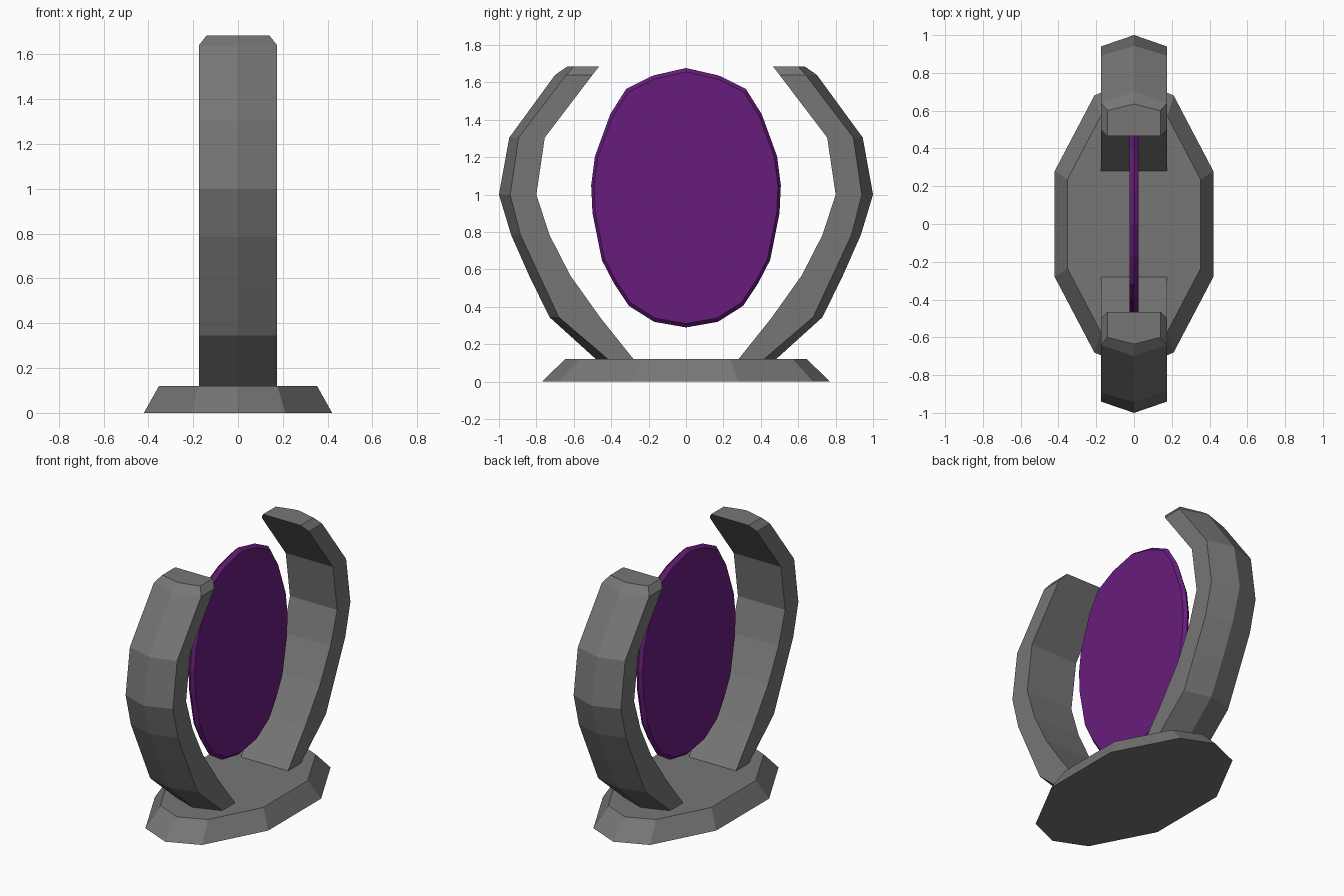
import bpy

if "Cube" in bpy.data.objects:
    bpy.data.objects.remove(bpy.data.objects["Cube"])


def make_material(name, color):
    mat = bpy.data.materials.new(name)
    mat.diffuse_color = color
    mat.use_nodes = True
    mat.node_tree.nodes["Principled BSDF"].inputs["Base Color"].default_value = mat.diffuse_color
    return mat


def make_object(name, verts, faces, mat):
    mesh = bpy.data.meshes.new(name)
    mesh.from_pydata(verts, [], faces)
    mesh.update()
    mesh.materials.append(mat)
    obj = bpy.data.objects.new(name, mesh)
    bpy.context.collection.objects.link(obj)
    bpy.context.view_layer.objects.active = obj
    bpy.ops.object.select_all(action='DESELECT')
    obj.select_set(True)
    bpy.ops.object.mode_set(mode='EDIT')
    bpy.ops.mesh.select_all(action='SELECT')
    bpy.ops.mesh.normals_make_consistent(inside=False)
    bpy.ops.object.mode_set(mode='OBJECT')
    return obj


def loft(name, rings, mat):
    """Join equal-sized closed rings into a capped solid."""
    n = len(rings[0])
    verts = [p for ring in rings for p in ring]
    faces = [(r * n + i, r * n + (i + 1) % n,
              (r + 1) * n + (i + 1) % n, (r + 1) * n + i)
             for r in range(len(rings) - 1) for i in range(n)]
    faces.append(tuple(range(n)))
    faces.append(tuple(range(len(verts) - n, len(verts))))
    return make_object(name, verts, faces, mat)


stone = make_material("dark_grey", (0.18, 0.18, 0.18, 1))
purple = make_material("purple", (0.137, 0.012, 0.202, 1))

# Tapered ten-sided base
half = [(0, -0.77), (0.21, -0.68), (0.42, -0.28), (0.42, 0.28), (0.21, 0.68)]
outline = half + [(-x, -y) for x, y in half]
loft("base", [[(x * s, y * s, z) for x, y in outline]
              for z, s in ((0, 1), (0.12, 0.84))], stone)

# Two curved arms with a ridged outer side: z, half width, inner, edge, ridge
sections = [
    (0.11, 0.175, 0.272, 0.405, 0.47),
    (0.345, 0.175, 0.46, 0.68, 0.73),
    (0.57, 0.175, 0.62, 0.785, 0.84),
    (0.785, 0.175, 0.73, 0.885, 0.935),
    (1.0, 0.175, 0.80, 0.94, 1.0),
    (1.305, 0.175, 0.755, 0.895, 0.945),
    (1.64, 0.175, 0.50, 0.64, 0.70),
    (1.685, 0.14, 0.465, 0.60, 0.635),
]
for name, s in (("front_arm", -1), ("back_arm", 1)):
    loft(name, [[(-w, s * a, z), (w, s * a, z), (w, s * b, z),
                 (0, s * c, z), (-w, s * b, z)]
                for z, w, a, b, c in sections], stone)

# Thin faceted oval panel with a bevelled rim
right = [(0.175, 1.637), (0.32, 1.565), (0.405, 1.43), (0.487, 1.205),
         (0.507, 1.05), (0.50, 0.90), (0.45, 0.65), (0.385, 0.525),
         (0.305, 0.405), (0.17, 0.32)]
oval = [(0, 1.677)] + right + [(0, 0.29)] + [(-y, z) for y, z in reversed(right)]
mid = 0.985
loft("oval_panel", [[(x, y * s, mid + (z - mid) * s) for y, z in oval]
                    for x, s in ((-0.023, 0.97), (0, 1), (0.023, 0.97))], purple)
